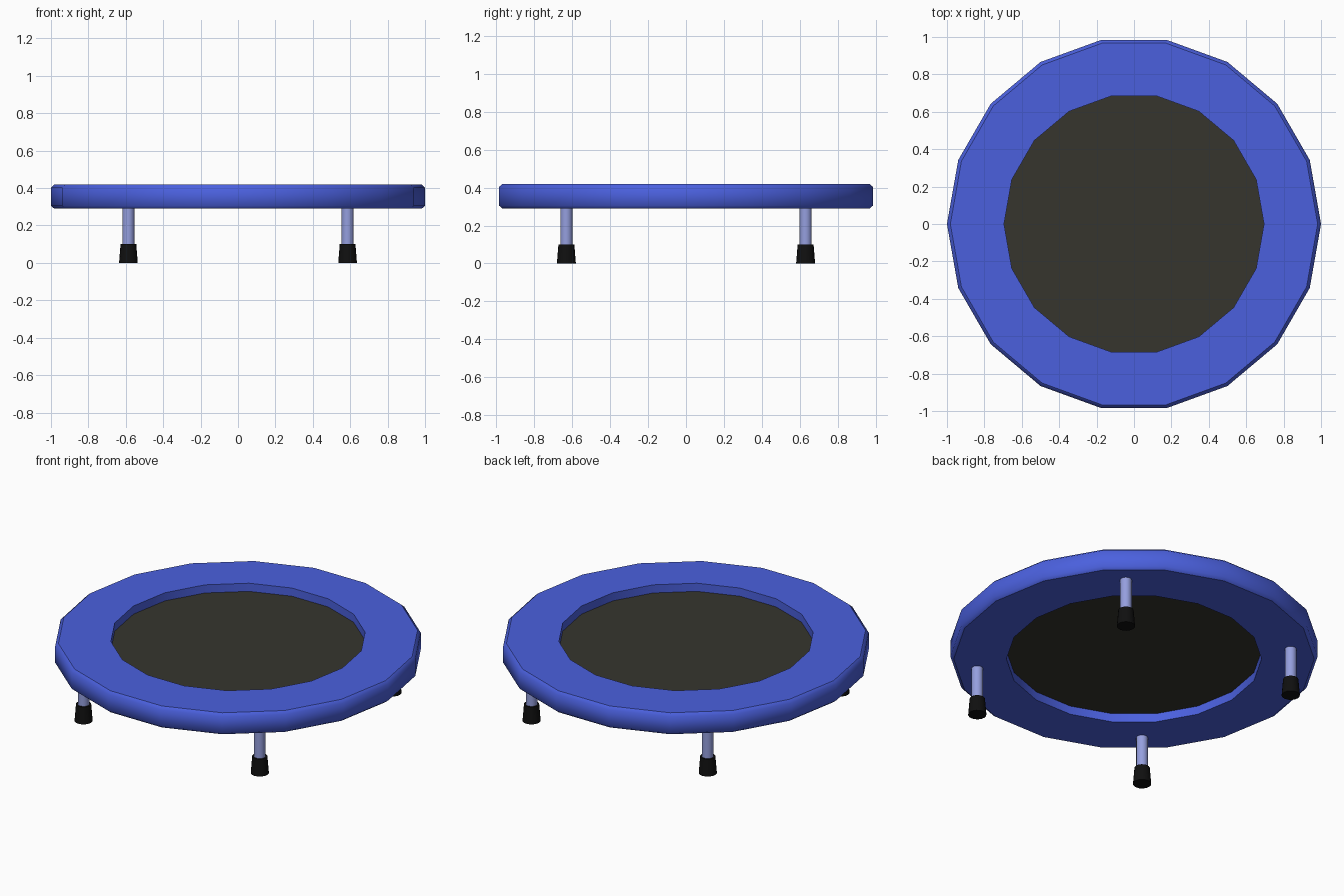
import bpy, bmesh, math

if "Cube" in bpy.data.objects:
    bpy.data.objects.remove(bpy.data.objects["Cube"])

SIDES = 18


def material(name, rgb):
    m = bpy.data.materials.new(name)
    m.diffuse_color = (*rgb, 1)
    m.use_nodes = True
    m.node_tree.nodes["Principled BSDF"].inputs["Base Color"].default_value = m.diffuse_color
    return m


BLUE = material("blue padding", (0.07, 0.118, 0.73))
MAT = material("dark grey fabric", (0.037, 0.036, 0.027))
STEEL = material("pale blue metal", (0.30, 0.345, 0.73))
RUBBER = material("black rubber", (0.005, 0.005, 0.005))


def lathe(name, profile, sides, mat, loc=(0, 0, 0), closed=False):
    """Spin (radius, z) points round z; open profiles get end caps."""
    bm = bmesh.new()
    rings = [[bm.verts.new((r * math.cos(2 * math.pi * i / sides),
                            r * math.sin(2 * math.pi * i / sides), z))
              for i in range(sides)] for r, z in profile]
    pairs = list(zip(rings, rings[1:]))
    if closed:
        pairs.append((rings[-1], rings[0]))
    else:
        bm.faces.new(rings[0])
        bm.faces.new(rings[-1])
    for a, b in pairs:
        for i in range(sides):
            j = (i + 1) % sides
            bm.faces.new((a[i], a[j], b[j], b[i]))
    bmesh.ops.recalc_face_normals(bm, faces=bm.faces)
    # walls are smooth, level faces stay flat
    for f in bm.faces:
        f.smooth = abs(f.normal.z) < 0.95
    me = bpy.data.meshes.new(name)
    bm.to_mesh(me)
    bm.free()
    me.materials.append(mat)
    ob = bpy.data.objects.new(name, me)
    ob.location = loc
    bpy.context.collection.objects.link(ob)
    return ob


# Padded rim with chamfered outer edge
lathe("padded_rim", [(0.695, 0.29), (0.982, 0.29), (1.0, 0.305),
                     (1.0, 0.403), (0.982, 0.419), (0.695, 0.419)],
      SIDES, BLUE, closed=True)

# Jumping mat, recessed inside the rim
lathe("jumping_mat", [(0.697, 0.341), (0.697, 0.37)], SIDES, MAT)

# Four legs with tapered rubber feet
for sx, side in ((-1, "left"), (1, "right")):
    for sy, end in ((-1, "front"), (1, "back")):
        pos = (sx * 0.586, sy * 0.63, 0)
        lathe(f"{end}_{side}_leg", [(0.032, 0.08), (0.032, 0.33)], 16, STEEL, pos)
        lathe(f"{end}_{side}_foot", [(0.05, 0), (0.042, 0.1)], 16, RUBBER, pos)
